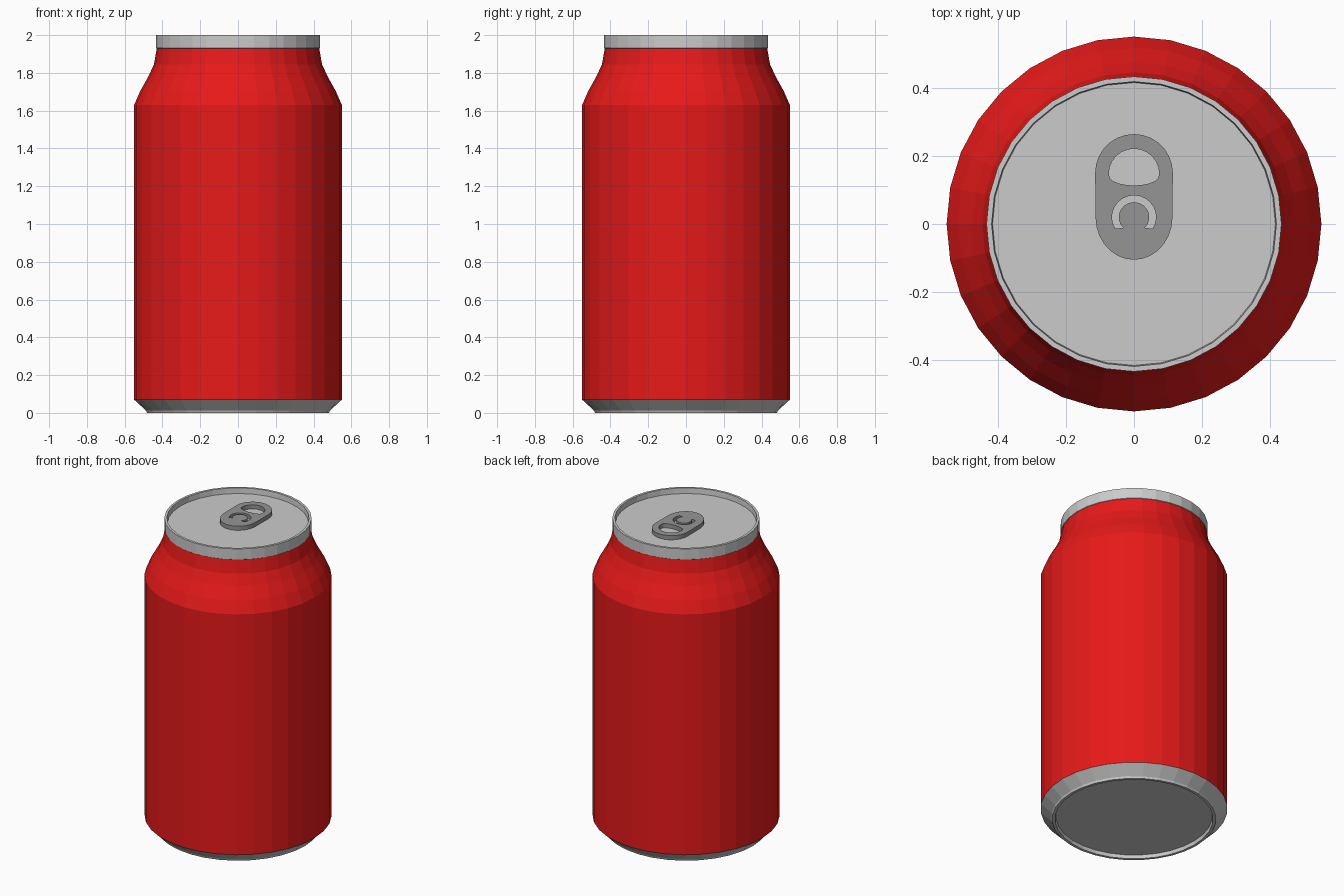
import bpy, bmesh
from math import sin, cos, pi, radians

if "Cube" in bpy.data.objects:
    bpy.data.objects.remove(bpy.data.objects["Cube"])

SIDES = 32


def material(name, rgb):
    m = bpy.data.materials.new(name)
    m.diffuse_color = (*rgb, 1)
    m.use_nodes = True
    m.node_tree.nodes["Principled BSDF"].inputs["Base Color"].default_value = m.diffuse_color
    return m


def revolve(name, profile, mat=None):
    """Turn (radius, z) points around z; radius 0 makes a flat cap."""
    bm = bmesh.new()
    prev = None
    for r, z in profile:
        if r == 0:
            bm.faces.new(prev)
            break
        ring = [bm.verts.new((r * cos(2 * pi * i / SIDES), r * sin(2 * pi * i / SIDES), z))
                for i in range(SIDES)]
        if prev:
            for i in range(SIDES):
                j = (i + 1) % SIDES
                bm.faces.new((prev[i], prev[j], ring[j], ring[i]))
        prev = ring
    bmesh.ops.recalc_face_normals(bm, faces=bm.faces)
    mesh = bpy.data.meshes.new(name)
    bm.to_mesh(mesh)
    bm.free()
    ob = bpy.data.objects.new(name, mesh)
    bpy.context.collection.objects.link(ob)
    if mat:
        mesh.materials.append(mat)
    return ob


def arc(cy, rx, ry, a0, a1, n):
    """Elliptical arc centred on (0, cy), angles in degrees."""
    return [(rx * cos(radians(a0 + (a1 - a0) * i / n)),
             cy + ry * sin(radians(a0 + (a1 - a0) * i / n))) for i in range(n + 1)]


def plate(name, loops, z0, z1, mat):
    """Extruded flat plate; the first loop is the outline, the others are holes."""
    cu = bpy.data.curves.new(name, 'CURVE')
    cu.dimensions = '2D'
    cu.fill_mode = 'BOTH'
    cu.extrude = (z1 - z0) / 2
    for pts in loops:
        sp = cu.splines.new('POLY')
        sp.points.add(len(pts) - 1)
        for p, (x, y) in zip(sp.points, pts):
            p.co = (x, y, 0, 1)
        sp.use_cyclic_u = True
    cu.materials.append(mat)
    ob = bpy.data.objects.new(name, cu)
    ob.location.z = (z0 + z1) / 2
    bpy.context.collection.objects.link(ob)
    bpy.ops.object.select_all(action='DESELECT')
    ob.select_set(True)
    bpy.context.view_layer.objects.active = ob
    bpy.ops.object.convert(target='MESH')


red = material("red_paint", (0.8, 0.01, 0.01))
dark = material("dark_metal", (0.3, 0.3, 0.3))

# Painted wall with tapering shoulder
revolve("can_body", [(0.55, 0.07), (0.55, 1.63), (0.517, 1.705), (0.475, 1.78),
                     (0.445, 1.845), (0.43, 1.93)], red)

# Rim and recessed lid
revolve("can_lid", [(0.43, 1.93), (0.433, 1.932), (0.433, 2.0), (0.418, 2.0),
                    (0.415, 1.965), (0, 1.965)])

# Bevelled base with shallow recess
revolve("can_base", [(0.55, 0.07), (0.487, 0.012), (0.482, 0.0), (0.465, 0.0),
                     (0.46, 0.022), (0, 0.022)])

# Pull tab: outline, finger hole, crescent slot around the tongue
outline = arc(0.15, 0.114, 0.114, 0, 180, 14) + arc(0.02, 0.113, 0.125, 180, 360, 14)
finger_hole = arc(0.148, 0.074, 0.073, 0, 180, 12) + arc(0.142, 0.074, 0.029, 195, 345, 8)
slot = arc(0.02, 0.065, 0.064, -32, 212, 16) + arc(0.02, 0.045, 0.044, 225, -45, 14)
plate("pull_tab", [outline, finger_hole, slot], 1.968, 1.995, dark)
